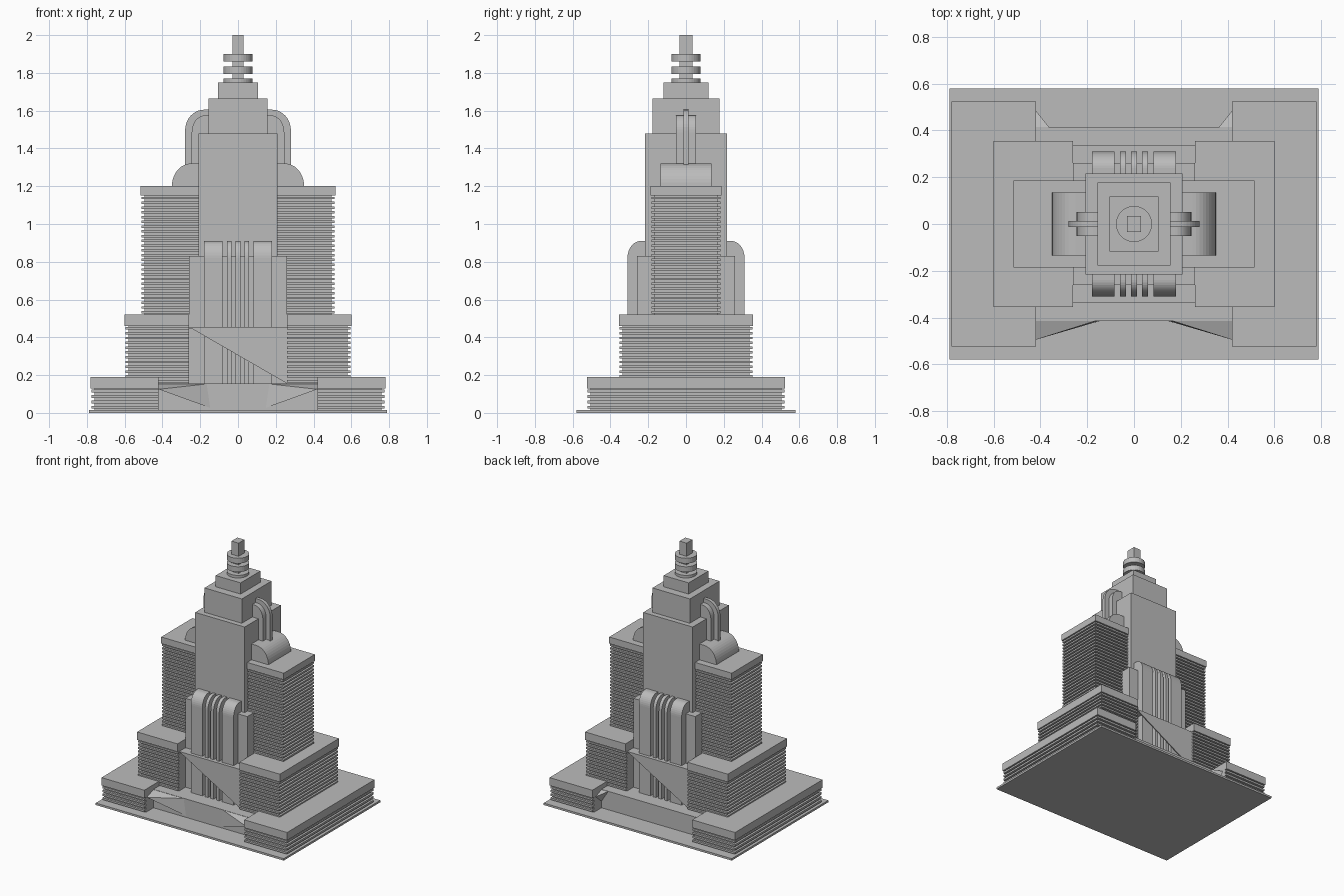
import bpy, bmesh, math
from mathutils import Matrix, Vector

if "Cube" in bpy.data.objects:
    bpy.data.objects.remove(bpy.data.objects["Cube"])

stone = bpy.data.materials.new("stone_grey")
stone.use_nodes = True
GREY = (0.5, 0.5, 0.5, 1)
stone.diffuse_color = GREY
stone.node_tree.nodes["Principled BSDF"].inputs["Base Color"].default_value = GREY


def finish(name, bm):
    bmesh.ops.recalc_face_normals(bm, faces=bm.faces)
    mesh = bpy.data.meshes.new(name)
    bm.to_mesh(mesh)
    bm.free()
    mesh.materials.append(stone)
    ob = bpy.data.objects.new(name, mesh)
    bpy.context.collection.objects.link(ob)
    return ob


def add_box(bm, x0, x1, y0, y1, z0, z1):
    size = Matrix.Diagonal((x1 - x0, y1 - y0, z1 - z0, 1))
    mid = Matrix.Translation(((x0 + x1) / 2, (y0 + y1) / 2, (z0 + z1) / 2))
    bmesh.ops.create_cube(bm, size=1, matrix=mid @ size)


def block(name, hx, hy, z0, z1):
    bm = bmesh.new()
    add_box(bm, -hx, hx, -hy, hy, z0, z1)
    return finish(name, bm)


def spin(angle):
    return Matrix.Rotation(angle, 4, "Z")


def prism(name, profile, w0, w1, angle):
    """Extrude a (distance, height) profile from w0 to w1, turned about z."""
    bm = bmesh.new()
    face = bm.faces.new([bm.verts.new((d, w0, z)) for d, z in profile])
    out = bmesh.ops.extrude_face_region(bm, geom=[face])
    moved = [v for v in out["geom"] if isinstance(v, bmesh.types.BMVert)]
    bmesh.ops.translate(bm, verts=moved, vec=(0, w1 - w0, 0))
    bmesh.ops.transform(bm, matrix=spin(angle), verts=bm.verts)
    return finish(name, bm)


def rounded(inner, outer, z0, z1, rx, rz, steps=10):
    """Upright profile whose outer top corner is a quarter ellipse."""
    arc = [math.pi / 2 * i / steps for i in range(steps + 1)]
    return [(inner, z0), (outer, z0)] + [
        (outer - rx + rx * math.cos(a), z1 - rz + rz * math.sin(a)) for a in arc
    ] + [(inner, z1)]


def wing(name, side, inner, outer, hy, z0, z_slab, z1, floors):
    """Stack of thin floor plates round a recessed core, under a roof slab."""
    bm = bmesh.new()
    inset = 0.02

    def part(edge, y, a, b):
        x0, x1 = sorted((side * inner, side * edge))
        add_box(bm, x0, x1, -y, y, a, b)

    part(outer - inset, hy - inset, z0, z_slab)
    part(outer, hy, z_slab, z1)
    pitch = (z_slab - z0) / floors
    for i in range(floors):
        z = z0 + pitch * i + pitch * 0.25
        part(outer - 0.004, hy - 0.004, z, z + pitch * 0.5)
    finish(name, bm)


# Ground slab, podium and central shaft
block("ground_slab", 0.79, 0.58, 0, 0.015)
block("podium_centre", 0.42, 0.415, 0.015, 0.155)
block("core_block", 0.26, 0.26, 0.155, 0.83)
block("shaft", 0.208, 0.217, 0.83, 1.48)
block("upper_step", 0.157, 0.178, 1.48, 1.665)
block("top_step", 0.105, 0.118, 1.665, 1.75)
block("mast", 0.03, 0.035, 1.75, 2.0)

# Rings round the mast
for i, (z0, z1) in enumerate([(1.75, 1.77), (1.795, 1.835), (1.86, 1.9)]):
    bm = bmesh.new()
    bmesh.ops.create_cone(bm, cap_ends=True, segments=32, radius1=0.077,
                          radius2=0.077, depth=z1 - z0,
                          matrix=Matrix.Translation((0, 0, (z0 + z1) / 2)))
    finish(f"mast_ring_{i + 1}", bm)

# Stepped wings, domes and arches on both sides
for label, side in (("left", 1), ("right", -1)):
    wing(f"{label}_lower_wing", side, 0.42, 0.78, 0.525, 0.015, 0.13, 0.19, 4)
    wing(f"{label}_middle_wing", side, 0.26, 0.6, 0.355, 0.155, 0.46, 0.52, 12)
    wing(f"{label}_upper_wing", side, 0.2, 0.515, 0.187, 0.52, 1.15, 1.2, 25)
    turn = 0 if side > 0 else math.pi
    prism(f"{label}_dome", rounded(0.2, 0.35, 1.2, 1.32, 0.1, 0.12),
          -0.135, 0.135, turn)
    prism(f"{label}_wide_arch", rounded(0.15, 0.245, 1.3, 1.575, 0.07, 0.09),
          -0.052, 0.052, turn)
    prism(f"{label}_thin_arch", rounded(0.15, 0.28, 1.3, 1.605, 0.1, 0.11),
          -0.013, 0.013, turn)

# Front and back: vertical fins, ledge and slanted half panel
for label, turn in (("front", 0), ("back", math.pi)):
    fins = [(-0.18, -0.083)] + [(c - 0.012, c + 0.012) for c in (-0.047, 0, 0.047)]
    fins.append((0.083, 0.18))
    for i, (w0, w1) in enumerate(fins):
        prism(f"{label}_fin_{i + 1}", rounded(0.2, 0.31, 0.155, 0.91, 0.07, 0.09),
              w0, w1, turn - math.pi / 2)
    bm = bmesh.new()
    add_box(bm, -0.26, 0.26, -0.335, -0.25, 0.447, 0.455)
    bmesh.ops.transform(bm, matrix=spin(turn), verts=bm.verts)
    finish(f"{label}_ledge", bm)
    prism(f"{label}_half_panel", [(-0.26, 0.455), (0.26, 0.455), (0.26, 0.155)],
          -0.335, -0.328, turn)


# Slanted corner wedges on the podium
def wedge(name, corners):
    bm = bmesh.new()
    verts = [bm.verts.new(Vector(c)) for c in corners]
    bmesh.ops.convex_hull(bm, input=verts)
    finish(name, bm)


for label, s in (("left", 1), ("right", -1)):
    wedge(f"{label}_front_wedge", [(s * 0.42, -0.495, 0.125), (s * 0.42, -0.41, 0.155),
                                   (s * 0.13, -0.41, 0.02), (s * 0.15, -0.41, 0.155)])
    wedge(f"{label}_back_wedge", [(s * 0.42, 0.485, 0.125), (s * 0.42, 0.41, 0.155),
                                  (s * 0.36, 0.41, 0.155), (s * 0.42, 0.41, 0.06)])
